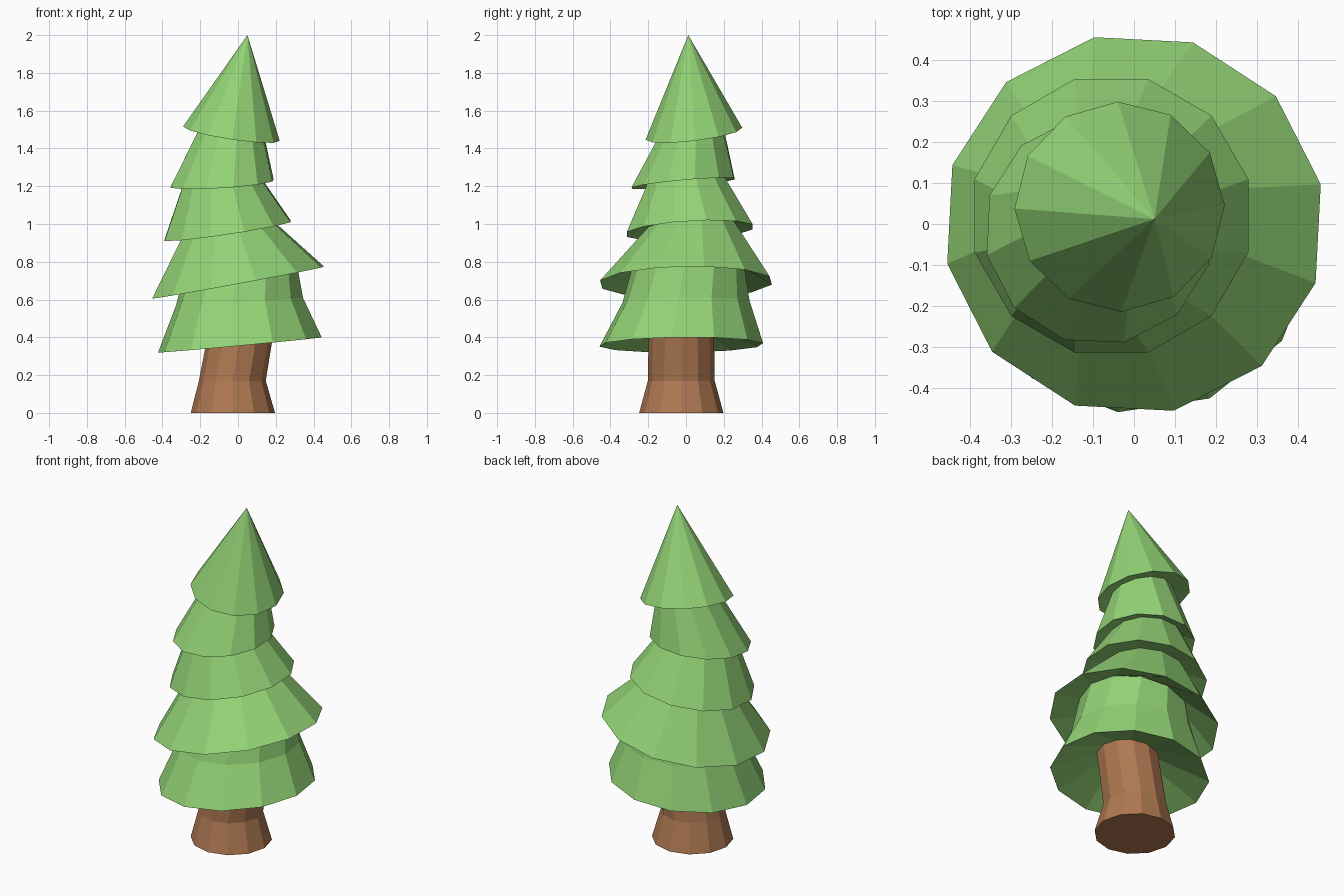
import bpy, bmesh
from math import sin, cos, radians

if "Cube" in bpy.data.objects:
    bpy.data.objects.remove(bpy.data.objects["Cube"])

SIDES = 12


def material(name, color):
    mat = bpy.data.materials.new(name)
    mat.diffuse_color = color
    mat.use_nodes = True
    mat.node_tree.nodes["Principled BSDF"].inputs["Base Color"].default_value = mat.diffuse_color
    return mat


def loft(name, rings, mat, apex=None, cap_ends=False):
    """Skin tilted rings: (x, y, z, radius, slope_x, slope_y, phase)."""
    bm = bmesh.new()
    loops = []
    for x, y, z, r, sx, sy, phase in rings:
        loop = []
        for i in range(SIDES):
            a = radians(phase + i * 360 / SIDES)
            dx, dy = r * cos(a), r * sin(a)
            loop.append(bm.verts.new((x + dx, y + dy, z + sx * dx + sy * dy)))
        loops.append(loop)
    for low, high in zip(loops, loops[1:]):
        for i in range(SIDES):
            j = (i + 1) % SIDES
            bm.faces.new((low[i], low[j], high[j], high[i]))
    if apex:
        tip = bm.verts.new(apex)
        for i in range(SIDES):
            bm.faces.new((loops[-1][i], loops[-1][(i + 1) % SIDES], tip))
    if cap_ends:
        bm.faces.new(loops[0][::-1])
        bm.faces.new(loops[-1])
    bmesh.ops.recalc_face_normals(bm, faces=bm.faces)
    mesh = bpy.data.meshes.new(name)
    bm.to_mesh(mesh)
    bm.free()
    mesh.materials.append(mat)
    obj = bpy.data.objects.new(name, mesh)
    bpy.context.collection.objects.link(obj)
    return obj


# Flared, slightly leaning trunk
loft("trunk", [
    (-0.027, -0.025, 0.00, 0.223, 0, 0, 0),
    (-0.030, -0.025, 0.17, 0.177, 0, 0, 0),
    (0.025, -0.025, 0.48, 0.172, 0, 0, 0),
], material("bark", (0.43, 0.19, 0.085, 1)), cap_ends=True)

# Five crooked skirts: each rim is joined to the neck of the skirt below
loft("foliage", [
    (0.025, -0.025, 0.47, 0.165, 0.09, 0.01, -6.5),
    # lowest skirt: rim, waist, neck
    (0.010, -0.025, 0.36, 0.436, 0.093, 0.01, -6.5),
    (0.008, 0.000, 0.59, 0.338, 0.06, 0.01, -6.5),
    (0.008, 0.010, 0.76, 0.300, 0.17, 0.02, -2),
    # second skirt
    (0.000, 0.000, 0.69, 0.465, 0.185, 0.015, 12),
    (-0.055, 0.030, 0.99, 0.235, 0.15, 0.06, 13),
    # third skirt
    (-0.055, 0.020, 0.965, 0.345, 0.15, 0.06, 15),
    (-0.085, 0.000, 1.24, 0.205, 0.064, 0.09, 14),
    # fourth skirt
    (-0.085, -0.015, 1.215, 0.280, 0.064, 0.09, 12.5),
    (-0.030, 0.030, 1.50, 0.168, -0.15, 0.12, 8),
    # top cone
    (-0.035, 0.042, 1.478, 0.256, -0.15, 0.12, 1),
], material("needles", (0.29, 0.65, 0.18, 1)), apex=(0.05, 0.012, 2.0))
